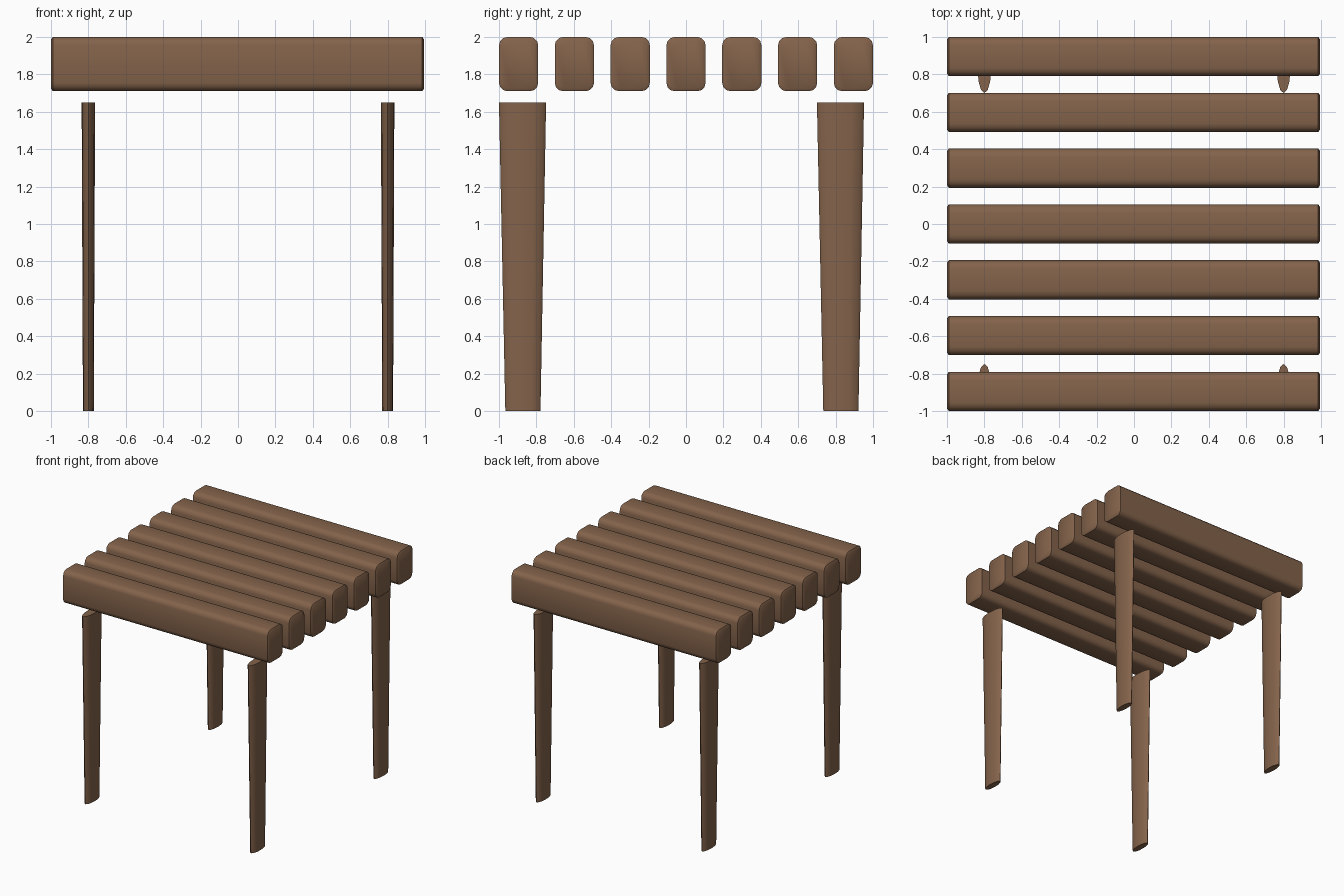
import bpy, bmesh, math

if "Cube" in bpy.data.objects:
    bpy.data.objects.remove(bpy.data.objects["Cube"])

wood = bpy.data.materials.new("wood")
wood.diffuse_color = (0.23, 0.125, 0.07, 1)
wood.use_nodes = True
wood.node_tree.nodes["Principled BSDF"].inputs["Base Color"].default_value = wood.diffuse_color


def loft(name, rings):
    """Skin a list of equal-length vertex rings and cap both ends."""
    bm = bmesh.new()
    rows = [[bm.verts.new(p) for p in ring] for ring in rings]
    n = len(rows[0])
    for a, b in zip(rows, rows[1:]):
        for i in range(n):
            j = (i + 1) % n
            bm.faces.new((a[i], a[j], b[j], b[i]))
    bm.faces.new(rows[0])
    bm.faces.new(rows[-1])
    bmesh.ops.recalc_face_normals(bm, faces=bm.faces)
    me = bpy.data.meshes.new(name)
    bm.to_mesh(me)
    bm.free()
    ob = bpy.data.objects.new(name, me)
    bpy.context.collection.objects.link(ob)
    me.materials.append(wood)
    bpy.context.view_layer.objects.active = ob
    ob.select_set(True)
    bpy.ops.object.shade_smooth_by_angle(angle=math.radians(40))
    ob.select_set(False)
    return ob


def rounded_rect(x, cy, cz, hy, hz, r, steps=3):
    pts = []
    for k, (sy, sz) in enumerate([(1, 1), (-1, 1), (-1, -1), (1, -1)]):
        for s in range(steps + 1):
            a = math.pi / 2 * (k + s / steps)
            pts.append((x, cy + sy * (hy - r) + r * math.cos(a),
                        cz + sz * (hz - r) + r * math.sin(a)))
    return pts


def ellipse(cx, cy, z, rx, ry, n=12):
    return [(cx + rx * math.sin(2 * math.pi * i / n),
             cy + ry * math.cos(2 * math.pi * i / n), z) for i in range(n)]


# Seven seat slats with rounded edges and softened ends
for i in range(7):
    y = -0.895 + i * 0.895 / 3
    loft(f"seat_slat_{i + 1}", [
        rounded_rect(x, y, 1.855, 0.105 - d, 0.145 - d, 0.045)
        for x, d in [(-1, 0.014), (-0.99, 0), (0.985, 0), (0.995, 0.014)]])

# Four tapered oval legs
for side, x in (("left", -0.8), ("right", 0.8)):
    for end, y_low, y_top in (("front", -0.872, -0.874), ("back", 0.828, 0.826)):
        loft(f"{end}_{side}_leg", [
            ellipse(x, y_low, 0, 0.029, 0.094),
            ellipse(x, y_top, 1.65, 0.036, 0.126)])
